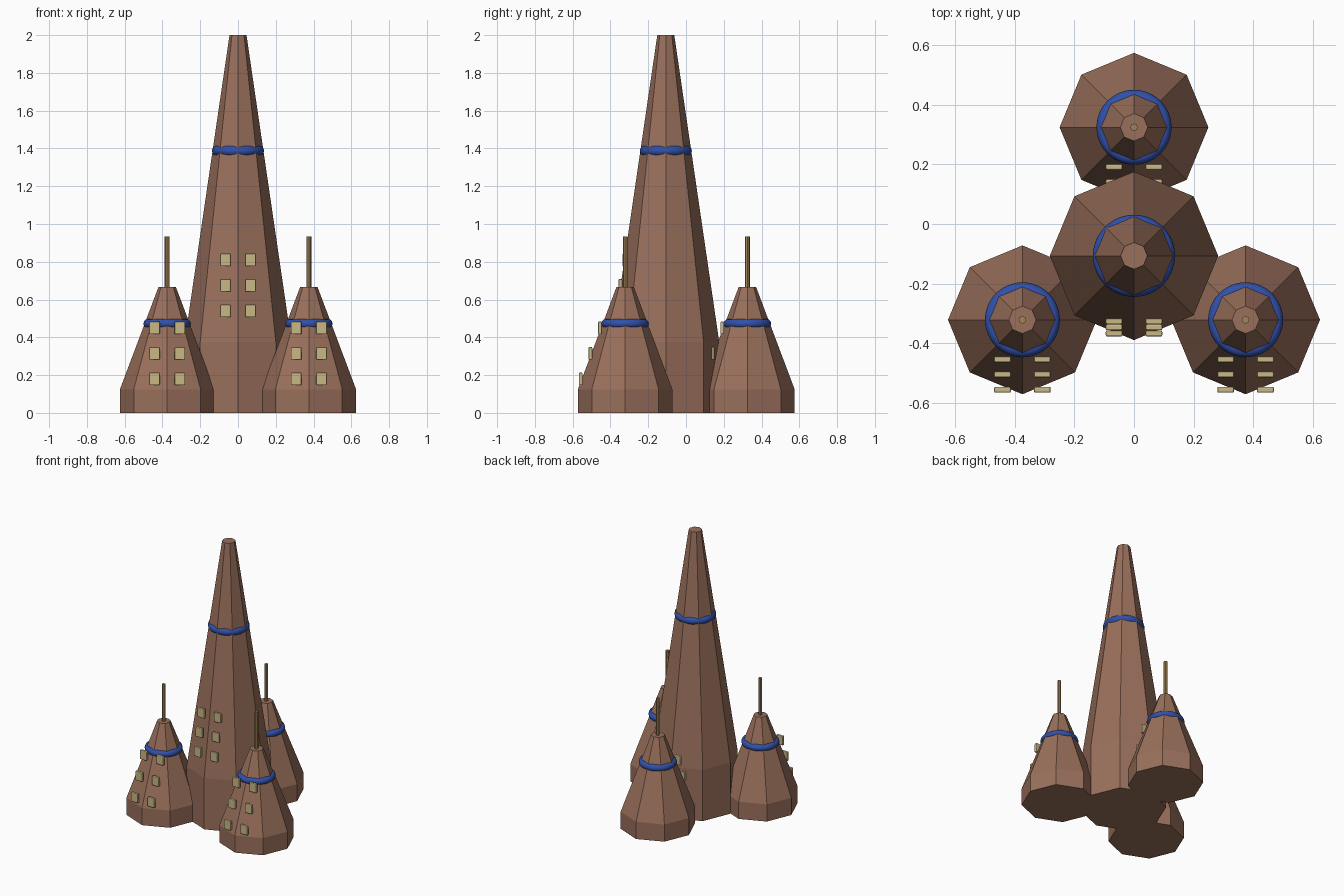
import bpy, bmesh, math

if "Cube" in bpy.data.objects:
    bpy.data.objects.remove(bpy.data.objects["Cube"])


def material(name, rgb):
    m = bpy.data.materials.new(name)
    m.diffuse_color = (*rgb, 1)
    m.use_nodes = True
    m.node_tree.nodes["Principled BSDF"].inputs["Base Color"].default_value = m.diffuse_color
    return m


BROWN = material("brown stone", (0.32, 0.16, 0.105))
BLUE = material("blue band", (0.03, 0.08, 0.40))
CREAM = material("cream window", (0.58, 0.48, 0.24))
BRASS = material("brass mast", (0.36, 0.23, 0.10))


def make_object(name, bm, mat, loc):
    bmesh.ops.recalc_face_normals(bm, faces=bm.faces)
    me = bpy.data.meshes.new(name)
    bm.to_mesh(me)
    bm.free()
    me.materials.append(mat)
    ob = bpy.data.objects.new(name, me)
    ob.location = loc
    bpy.context.collection.objects.link(ob)
    return ob


def lathe(name, profile, sides, mat, loc):
    """Closed solid from (radius, height) rings, with a corner facing the front."""
    bm = bmesh.new()
    rings = [[bm.verts.new((r * math.cos(2 * math.pi * i / sides),
                            r * math.sin(2 * math.pi * i / sides), z))
              for i in range(sides)] for r, z in profile]
    for a, b in zip(rings, rings[1:]):
        for i in range(sides):
            j = (i + 1) % sides
            bm.faces.new((a[i], a[j], b[j], b[i]))
    bm.faces.new(rings[0][::-1])
    bm.faces.new(rings[-1])
    return make_object(name, bm, mat, loc)


def band(name, major, minor, loc):
    bpy.ops.mesh.primitive_torus_add(major_radius=major, minor_radius=minor,
                                     major_segments=48, minor_segments=12,
                                     location=loc)
    ob = bpy.context.object
    ob.name = name
    ob.data.materials.append(BLUE)
    bpy.ops.object.shade_smooth_by_angle(angle=math.radians(40))


def windows(name, x, y, rows):
    """Two columns of small bevelled blocks; rows are (depth, height)."""
    for k, (dy, z) in enumerate(rows):
        for side, s in (("left", -1), ("right", 1)):
            bm = bmesh.new()
            bmesh.ops.create_cube(bm, size=1)
            bmesh.ops.scale(bm, vec=(0.056, 0.02, 0.067), verts=bm.verts)
            bmesh.ops.bevel(bm, geom=bm.edges[:], offset=0.005, segments=2,
                            profile=0.5, affect='EDGES')
            make_object(f"{name}_window_{side}_{k + 1}", bm, CREAM,
                        (x + s * 0.067, y - dy, z))


# Tall central tower
CY = -0.107
lathe("main_tower", [(0.283, 0), (0.283, 0.375), (0.045, 2.0)], 8, BROWN, (0, CY, 0))
band("main_band", 0.109, 0.029, (0, CY, 1.387))
windows("main", 0, CY, [(0.261, 0.54), (0.24, 0.675), (0.22, 0.81)])

# Three short towers, each with band, mast and windows
for name, x, y in (("left", -0.375, -0.322), ("right", 0.375, -0.322),
                   ("back", 0, 0.325)):
    lathe(name + "_tower", [(0.25, 0), (0.25, 0.125), (0.046, 0.667)], 8, BROWN, (x, y, 0))
    band(name + "_band", 0.101, 0.025, (x, y, 0.472))
    lathe(name + "_mast", [(0.0128, 0.66), (0.0128, 0.935)], 8, BRASS, (x, y, 0))
    windows(name, x, y, [(0.235, 0.18), (0.184, 0.315), (0.133, 0.45)])
